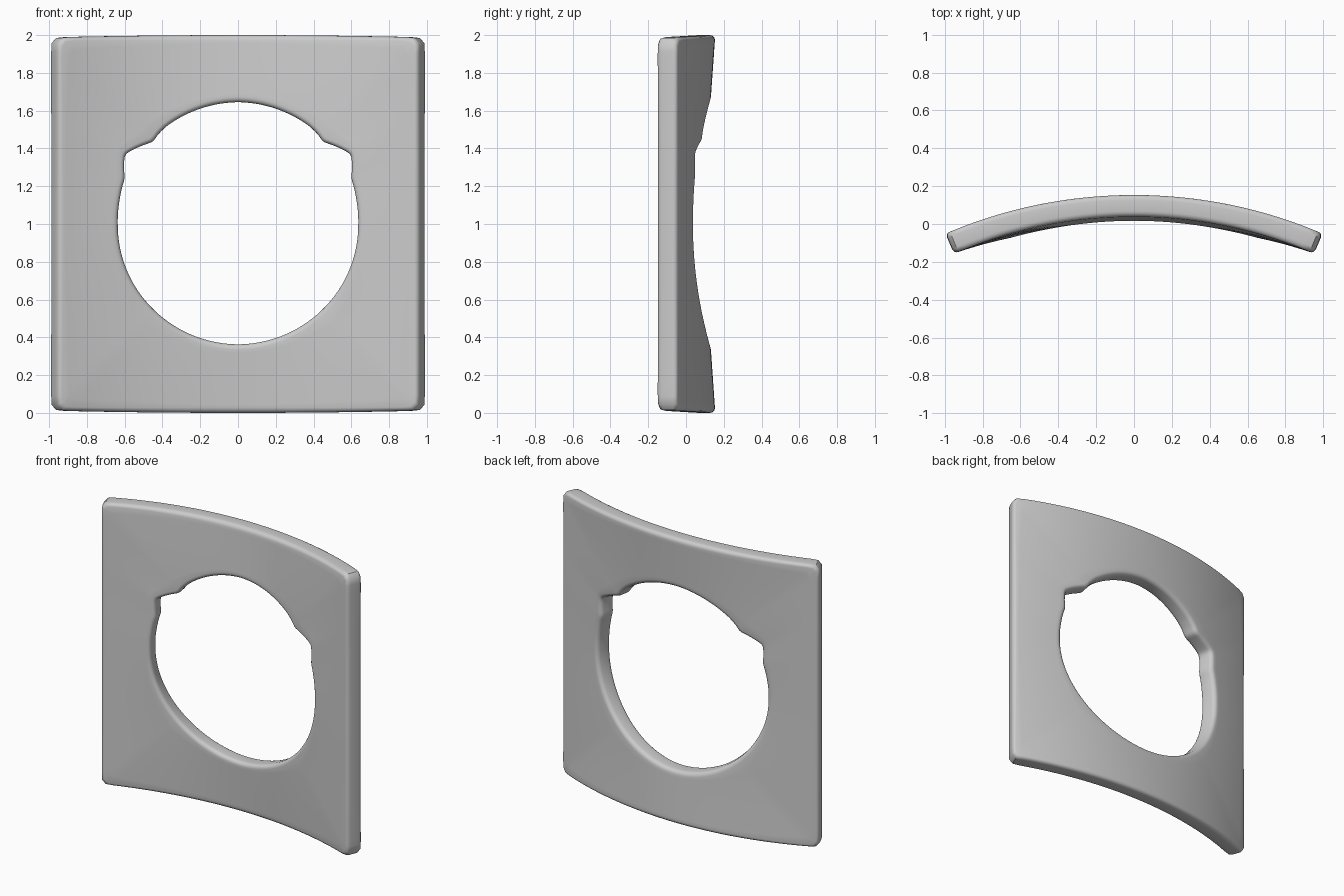
import bpy, bmesh, math
from mathutils import Vector

cube = bpy.data.objects.get("Cube")
if cube:
    bpy.data.objects.remove(cube)

R_FRONT, THICK, HALF_ANGLE = 2.41, 0.115, 0.406   # curved plate
CENTRE_Y = 0.155 - R_FRONT - THICK
ROUND = 0.028                                     # edge rounding
SAG = 0.025                                       # plate dips towards the hole
COUNT = 256

# Hole outline: (degrees above horizontal, radius), mirrored left to right
HOLE = [(-90, 0.637), (0, 0.63), (11, 0.633), (22, 0.64), (31.5, 0.697),
        (33, 0.693), (44.5, 0.622), (48, 0.632), (54, 0.639), (90, 0.645)]


def hole_radius(deg):
    for (a0, r0), (a1, r1) in zip(HOLE, HOLE[1:]):
        if deg <= a1:
            return r0 + (r1 - r0) * (deg - a0) / (a1 - a0)
    return HOLE[-1][1]


def hole_point(i):
    """Hole outline in plate coordinates, each running -1 to 1."""
    a = 2 * math.pi * i / COUNT
    deg = math.degrees(math.asin(max(-1, min(1, math.sin(a)))))
    r = sum(hole_radius(max(-90, min(90, deg + d))) for d in (-1, 0, 1)) / 3
    return Vector((math.asin(r * math.cos(a) / R_FRONT) / HALF_ANGLE, r * math.sin(a)))


def outer_point(p):
    """Rounded square met by the ray through p."""
    m = max(abs(p.x), abs(p.y))
    norm = m * ((abs(p.x) / m) ** 60 + (abs(p.y) / m) ** 60) ** (1 / 60)
    return p / norm


def bend(p, depth, t):
    """Wrap a flat point on the arc."""
    ang, rad = p.x * HALF_ANGLE, R_FRONT + depth
    z = 1 + p.y * (1 - 0.012 * p.x ** 2)
    return (rad * math.sin(ang), CENTRE_Y + rad * math.cos(ang) - SAG * (1 - t), z)


# Cross-section from hole to rim: (fraction, inset, depth)
arc = [(ROUND * (1 - math.cos(a)), ROUND * (1 - math.sin(a)))
       for a in (math.pi / 2 * k / 4 for k in range(5))]
front = [(0, s, d) for s, d in arc]
front += [(k / 8, 0, 0) for k in range(1, 8)]
front += [(1, -s, d) for s, d in reversed(arc)]
section = front + [(f, s, THICK - d) for f, s, d in reversed(front)]

# Sweep the section around the hole
bm = bmesh.new()
rings = []
for i in range(COUNT):
    inner = hole_point(i)
    outer = outer_point(inner)
    length = (outer - inner).length
    ring = []
    for f, s, d in section:
        t = f + s / length
        ring.append(bm.verts.new(bend(inner.lerp(outer, t), d, t)))
    rings.append(ring)
for i in range(COUNT):
    a, b = rings[i], rings[(i + 1) % COUNT]
    for j in range(len(section)):
        k = (j + 1) % len(section)
        bm.faces.new((a[j], a[k], b[k], b[j]))
bmesh.ops.recalc_face_normals(bm, faces=bm.faces)

mesh = bpy.data.meshes.new("curved_panel")
bm.to_mesh(mesh)
bm.free()
panel = bpy.data.objects.new("curved_panel", mesh)
bpy.context.collection.objects.link(panel)

# Plain grey
grey = bpy.data.materials.new("light_grey")
grey.use_nodes = True
colour = (0.6, 0.6, 0.6, 1)
grey.diffuse_color = colour
grey.node_tree.nodes["Principled BSDF"].inputs["Base Color"].default_value = colour
mesh.materials.append(grey)

bpy.ops.object.select_all(action="DESELECT")
panel.select_set(True)
bpy.context.view_layer.objects.active = panel
bpy.ops.object.shade_smooth_by_angle(angle=math.radians(40))
